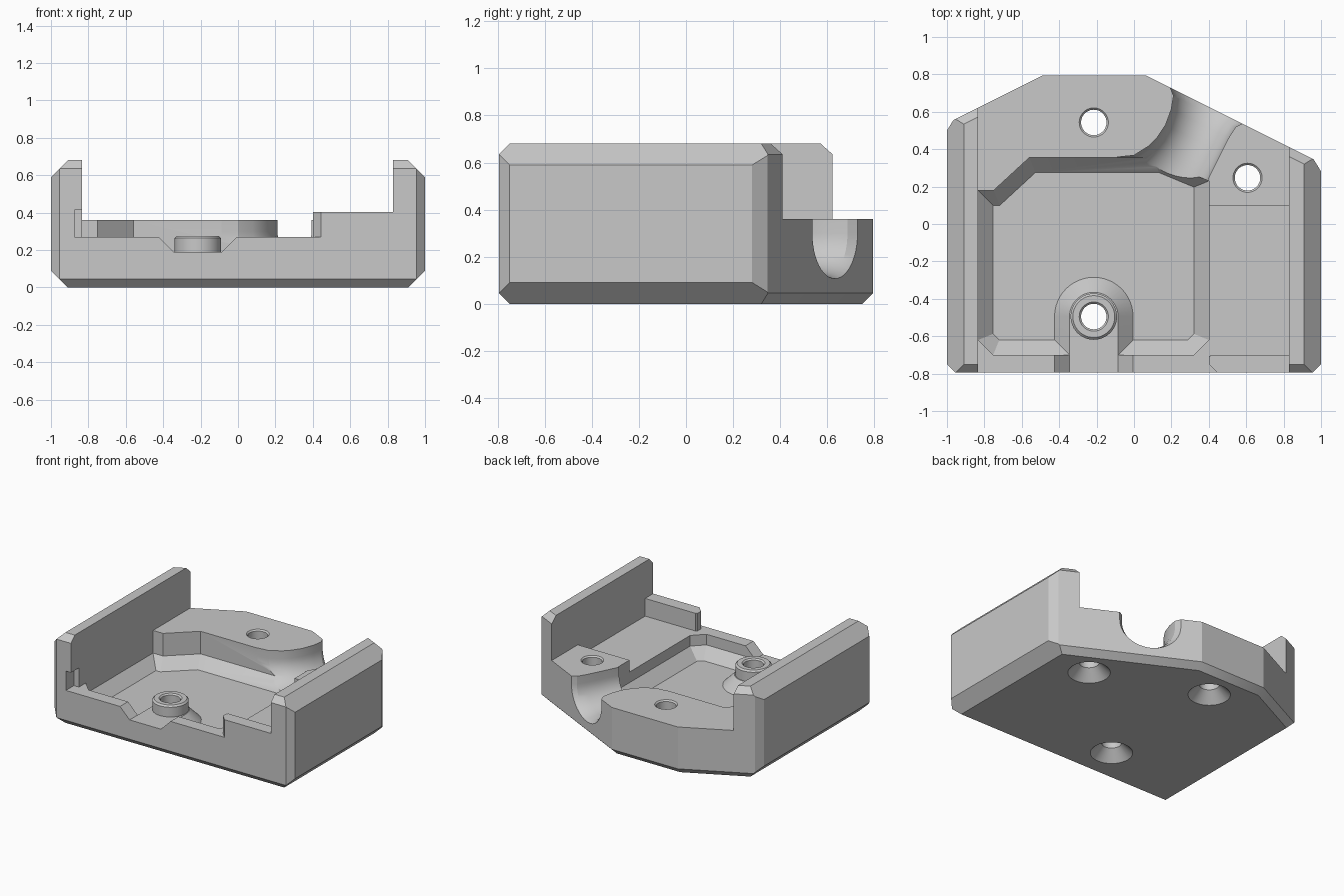
import bpy, bmesh, math
from mathutils import Vector

old = bpy.data.objects.get("Cube")
if old:
    bpy.data.objects.remove(old, do_unlink=True)

mat = bpy.data.materials.new("plain grey")
mat.use_nodes = True
grey = (0.58, 0.58, 0.58, 1)
mat.diffuse_color = grey
mat.node_tree.nodes["Principled BSDF"].inputs["Base Color"].default_value = grey


def make_object(name, bm):
    bmesh.ops.recalc_face_normals(bm, faces=bm.faces)
    mesh = bpy.data.meshes.new(name)
    bm.to_mesh(mesh)
    bm.free()
    ob = bpy.data.objects.new(name, mesh)
    bpy.context.collection.objects.link(ob)
    mesh.materials.append(mat)
    return ob


def loft(name, rings):
    """Closed solid through rings of equal point count."""
    bm = bmesh.new()
    loops = [[bm.verts.new(p) for p in ring] for ring in rings]
    n = len(loops[0])
    for a, b in zip(loops, loops[1:]):
        for i in range(n):
            j = (i + 1) % n
            bm.faces.new((a[i], a[j], b[j], b[i]))
    bm.faces.new(loops[0][::-1])
    bm.faces.new(loops[-1])
    return make_object(name, bm)


def at_z(outline, z):
    return [(x, y, z) for x, y in outline]


def prism(name, outline, z0, z1):
    return loft(name, [at_z(outline, z0), at_z(outline, z1)])


def box(name, x0, x1, y0, y1, z0, z1):
    return prism(name, [(x0, y0), (x1, y0), (x1, y1), (x0, y1)], z0, z1)


def profile_y(name, section, y0, y1):
    return loft(name, [[(x, y, z) for x, z in section] for y in (y0, y1)])


def turned(name, cx, cy, steps, sides=48):
    """Round solid on a vertical axis; steps are (radius, z)."""
    angles = [2 * math.pi * i / sides for i in range(sides)]
    return loft(name, [[(cx + r * math.cos(a), cy + r * math.sin(a), z)
                        for a in angles] for r, z in steps])


def combine(target, tool, operation="DIFFERENCE"):
    tool.hide_render = True
    mod = target.modifiers.new(tool.name, "BOOLEAN")
    mod.operation = operation
    mod.solver = "EXACT"
    mod.object = tool
    bpy.context.view_layer.objects.active = target
    bpy.ops.object.modifier_apply(modifier=mod.name)
    bpy.data.objects.remove(tool, do_unlink=True)


# Chamfered outer block, sliced from a box by planes (normal, offset)
S, C = 0.447, 0.894
planes = [((0, -1, -1), 0.75), ((0, 1, -1), 0.75),
          ((0, -1, 1), 1.43), ((0, 1, 1), 1.43)]
for s, edge, corner in ((1, 0.738, 0.999), (-1, 0.929, 1.114)):
    planes += [((s, 0, -1), 0.91), ((s, 0, 1), 1.59), ((s, -1, 0), 1.75),
               ((s * S, C, 0), edge), ((s * S, C, -1), edge - 0.045),
               ((s * S, C, 1), edge + 0.635),
               ((s * 0.851, 0.526, 0), corner)]
bm = bmesh.new()
bmesh.ops.create_cube(bm, size=1)
for v in bm.verts:
    v.co = (v.co.x * 2, v.co.y * 1.59, (v.co.z + 0.5) * 0.68)
for normal, offset in planes:
    n = Vector(normal)
    bmesh.ops.bisect_plane(bm, geom=bm.verts[:] + bm.edges[:] + bm.faces[:],
                           plane_co=n * (offset / n.length_squared),
                           plane_no=n, clear_outer=True)
    bmesh.ops.holes_fill(bm, edges=[e for e in bm.edges if e.is_boundary])
body = make_object("housing_base", bm)

# Space between the side walls, side shelf and front rim with its slot
combine(body, box("upper_space", -0.833, 0.83, -0.7, 1.2, 0.36, 1))
combine(body, box("front_space", -0.833, 0.83, -1, -0.69, 0.403, 1))
combine(body, box("side_shelf", 0.39, 0.83, -0.7, 0.1, 0.27, 0.5))
combine(body, prism("front_rim", [(-0.875, -0.85), (0.5, -0.85), (0.4, -0.75),
                                  (0.4, -0.7), (-0.875, -0.7)], 0.27, 0.415))
combine(body, box("rim_corners", -0.833, 0.41, -0.705, -0.5, 0.27, 0.5))


# Pocket with a sloped foot
def pocket_outline(d):
    k = d * 0.41
    left, right, front = -0.833 + d, 0.4 - d, -0.7 + d
    cut = 0.08 - d * 0.59
    return [(left, front + cut), (left + cut, front),
            (right - cut, front), (right, front + cut),
            (right, 0.23 - k), (0.1 + k, 0.355 - d),
            (-0.56 + k, 0.355 - d), (-0.75 + k, 0.18 - d), (left, 0.18 - d)]


combine(body, loft("pocket", [at_z(pocket_outline(0.08), 0.11),
                              at_z(pocket_outline(0), 0.19),
                              at_z(pocket_outline(0), 0.5)]))

# Flared cable channel: (distance along, left width, right width, bottom)
along, across = Vector((S, C, 0)), Vector((C, -S, 0))
start = Vector((0.39, 0.63, 0))
stations = [(0.1, 0.26, 0.26, 0.085), (0.005, 0.225, 0.213, 0.105),
            (-0.03, 0.185, 0.187, 0.12), (-0.1, 0.163, 0.18, 0.135),
            (-0.19, 0.153, 0.179, 0.142), (-0.27, 0.163, 0.179, 0.142),
            (-0.33, 0.183, 0.179, 0.14), (-0.41, 0.232, 0.185, 0.13),
            (-0.46, 0.31, 0.19, 0.12)]


def channel_ring(t, left, right, bottom):
    middle, half = (right - left) / 2, (right + left) / 2
    pts = [(middle - half * math.cos(a), 0.3 - (0.3 - bottom) * math.sin(a))
           for a in (math.pi * i / 24 for i in range(25))]
    pts += [(right, 0.6), (-left, 0.6)]
    return [start + along * t + across * u + Vector((0, 0, z)) for u, z in pts]


combine(body, loft("channel", [channel_ring(*s) for s in stations]))

# Front notch, then the raised pad and screw boss behind it
BX, BY = -0.215, -0.495
combine(body, profile_y("front_notch", [
    (BX - 0.13, 0.19), (BX + 0.13, 0.19), (BX + 0.21, 0.27), (BX + 0.21, 0.5),
    (BX - 0.21, 0.5), (BX - 0.21, 0.27)], -1, -0.69))
combine(body, profile_y("pad_bridge", [
    (BX - 0.21, 0.08), (BX + 0.21, 0.08), (BX + 0.21, 0.11),
    (BX + 0.13, 0.19), (BX - 0.13, 0.19), (BX - 0.21, 0.11)],
    -0.73, BY), "UNION")
combine(body, turned("boss_pad", BX, BY, [(0.21, 0.08), (0.21, 0.11),
                                          (0.13, 0.19)]), "UNION")
combine(body, turned("screw_boss", BX, BY, [(0.124, 0.15), (0.124, 0.263),
                                            (0.112, 0.275)]), "UNION")

# Countersunk screw holes
for x, y, top in ((BX, BY, 0.275), (BX, 0.543, 0.36), (0.607, 0.247, 0.36)):
    combine(body, turned("screw_hole", x, y, [
        (0.155, -0.01), (0.068, 0.077), (0.068, top - 0.01),
        (0.086, top + 0.008)]))

for ob in bpy.context.selected_objects:
    ob.select_set(False)
body.select_set(True)
bpy.context.view_layer.objects.active = body
bpy.ops.object.shade_smooth_by_angle(angle=math.radians(25))
